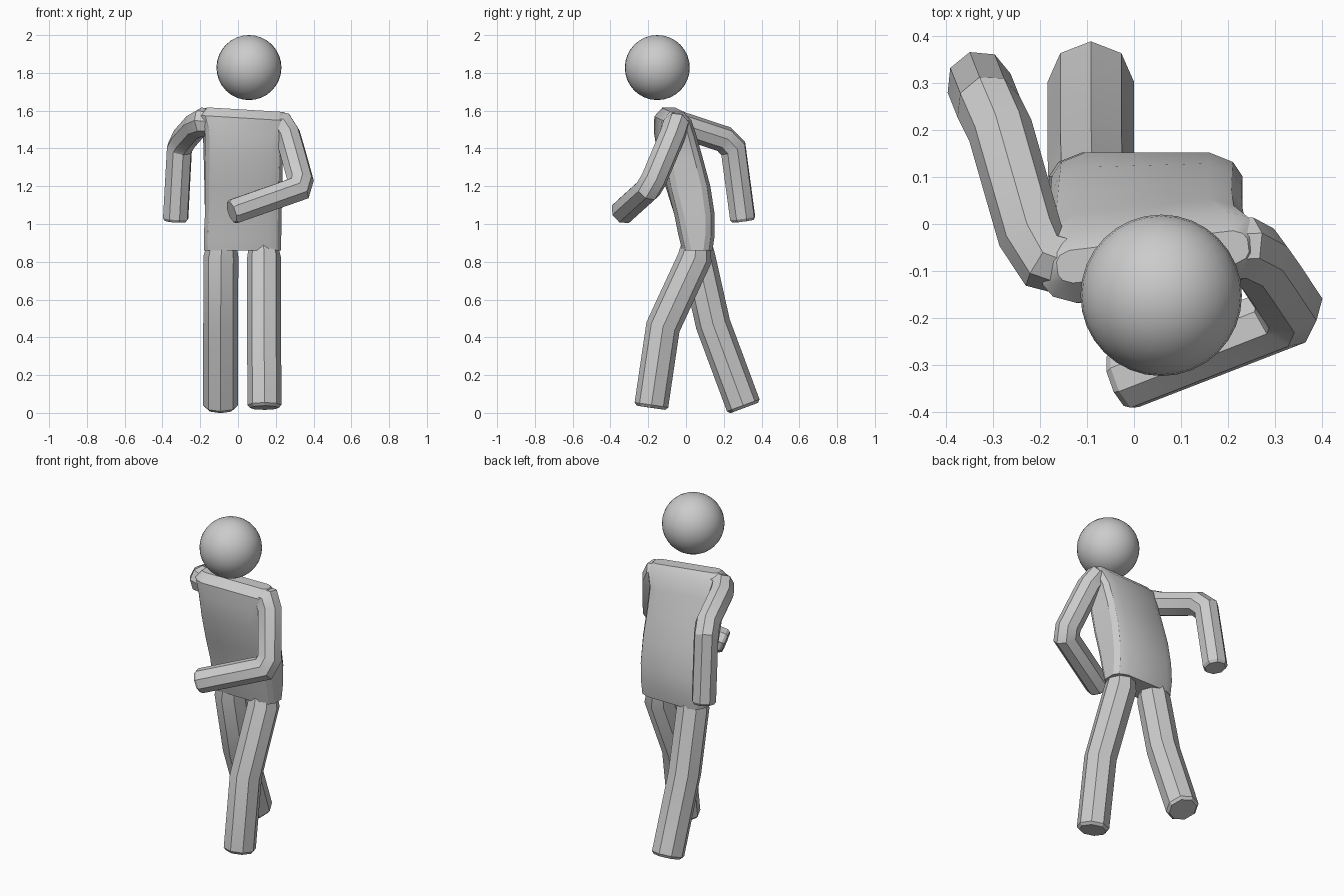
import bpy, bmesh, math
from mathutils import Vector, Matrix

cube = bpy.data.objects.get("Cube")
if cube:
    bpy.data.objects.remove(cube, do_unlink=True)

# Single grey material
GREY = (0.6, 0.6, 0.6, 1)
grey = bpy.data.materials.new("plain grey")
grey.use_nodes = True
grey.diffuse_color = GREY
grey.node_tree.nodes["Principled BSDF"].inputs["Base Color"].default_value = GREY


def finish(bm, name, angle=30):
    bmesh.ops.recalc_face_normals(bm, faces=bm.faces)
    mesh = bpy.data.meshes.new(name)
    bm.to_mesh(mesh)
    bm.free()
    mesh.materials.append(grey)
    obj = bpy.data.objects.new(name, mesh)
    bpy.context.collection.objects.link(obj)
    bpy.ops.object.select_all(action='DESELECT')
    obj.select_set(True)
    bpy.context.view_layer.objects.active = obj
    bpy.ops.object.shade_smooth_by_angle(angle=math.radians(angle))


def loft(name, rings):
    """Skin a list of equal-sized point rings and cap both ends."""
    bm = bmesh.new()
    loops = [[bm.verts.new(p) for p in ring] for ring in rings]
    n = len(loops[0])
    for a, b in zip(loops, loops[1:]):
        for i in range(n):
            j = (i + 1) % n
            bm.faces.new((a[i], a[j], b[j], b[i]))
    bm.faces.new(loops[0])
    bm.faces.new(loops[-1])
    finish(bm, name)


def limb(name, path, radius, ref, root=1.0):
    """Eight-sided tube along a path; root scales the hidden first ring."""
    pts = [Vector(p) for p in path]
    tip = (pts[-1] - pts[-2]).normalized()
    pts.append(pts[-1] + tip * 0.015)
    scales = [root] + [1] * (len(pts) - 2) + [0.85]
    rings = []
    for k, p in enumerate(pts):
        before = (p - pts[k - 1]).normalized() if k else Vector()
        after = (pts[k + 1] - p).normalized() if k < len(pts) - 1 else Vector()
        t = (before + after).normalized()
        u = Vector(ref)
        u = (u - t * u.dot(t)).normalized()
        v = t.cross(u)
        # Widen across the bend so the tube keeps its thickness
        miter = 1 / t.dot(after) if k < len(pts) - 1 else 1
        r = radius * scales[k]
        angles = [i * math.pi / 4 for i in range(8)]
        rings.append([p + u * r * math.cos(a) + v * r * miter * math.sin(a)
                      for a in angles])
    loft(name, rings)


def torso_ring(z, x, y, hw, hd, twist=0.0, slope=0.0):
    """Chamfered rectangle, turned about z and sloped down toward the left."""
    c = min(0.05, hd * 0.6)
    quarter = [(hw, hd - c), (hw - c * 0.4, hd - c * 0.4), (hw - c * 1.4, hd)]
    pts = []
    for sx, sy in ((1, 1), (-1, 1), (-1, -1), (1, -1)):
        corner = [(sx * a, sy * b) for a, b in quarter]
        pts += corner if sx * sy > 0 else corner[::-1]
    turn = Matrix.Rotation(twist, 3, 'Z')
    return [turn @ Vector((px, py, -slope * px)) + Vector((x, y, z)) for px, py in pts]


# Torso leaning forward toward the shoulders
loft("torso", [
    torso_ring(0.86, 0.024, 0.06, 0.203, 0.08),
    torso_ring(0.94, 0.024, 0.056, 0.205, 0.096),
    torso_ring(1.05, 0.028, 0.045, 0.203, 0.107),
    torso_ring(1.2, 0.028, 0.01, 0.204, 0.115, 0.03),
    torso_ring(1.35, 0.028, -0.03, 0.206, 0.11, 0.07, 0.02),
    torso_ring(1.48, 0.03, -0.058, 0.212, 0.097, 0.11, 0.05),
    torso_ring(1.56, 0.035, -0.07, 0.235, 0.078, 0.12, 0.06),
    torso_ring(1.605, 0.04, -0.07, 0.205, 0.035, 0.12, 0.06),
])

# Head floating above the shoulders
head = bmesh.new()
bmesh.ops.create_uvsphere(head, u_segments=32, v_segments=16, radius=0.172,
                          matrix=Matrix.Translation((0.058, -0.152, 1.828)))
finish(head, "head")

# Legs in mid stride, narrowing up into the hips
limb("right_leg", [(-0.08, 0.055, 0.96), (-0.09, 0.062, 0.83), (-0.092, 0.143, 0.47),
                   (-0.092, 0.303, 0.04)], 0.092, (1, 0, 0), 0.7)
limb("left_leg", [(0.13, 0.06, 0.96), (0.138, 0.047, 0.82), (0.138, -0.122, 0.455),
                  (0.14, -0.183, 0.042)], 0.09, (1, 0, 0), 0.7)

# Arms swinging opposite the legs
limb("right_arm", [(-0.12, -0.088, 1.54), (-0.19, -0.075, 1.54), (-0.222, -0.02, 1.522),
                   (-0.285, 0.2, 1.45), (-0.31, 0.25, 1.40),
                   (-0.33, 0.3, 1.03)], 0.07, (0.96, 0.29, 0))
limb("left_arm", [(0.17, -0.055, 1.53), (0.232, -0.055, 1.523), (0.262, -0.07, 1.475),
                  (0.287, -0.105, 1.39), (0.33, -0.17, 1.235), (0.315, -0.2, 1.185),
                  (-0.02, -0.33, 1.068)], 0.07, (-0.17, 0.89, -0.44))
